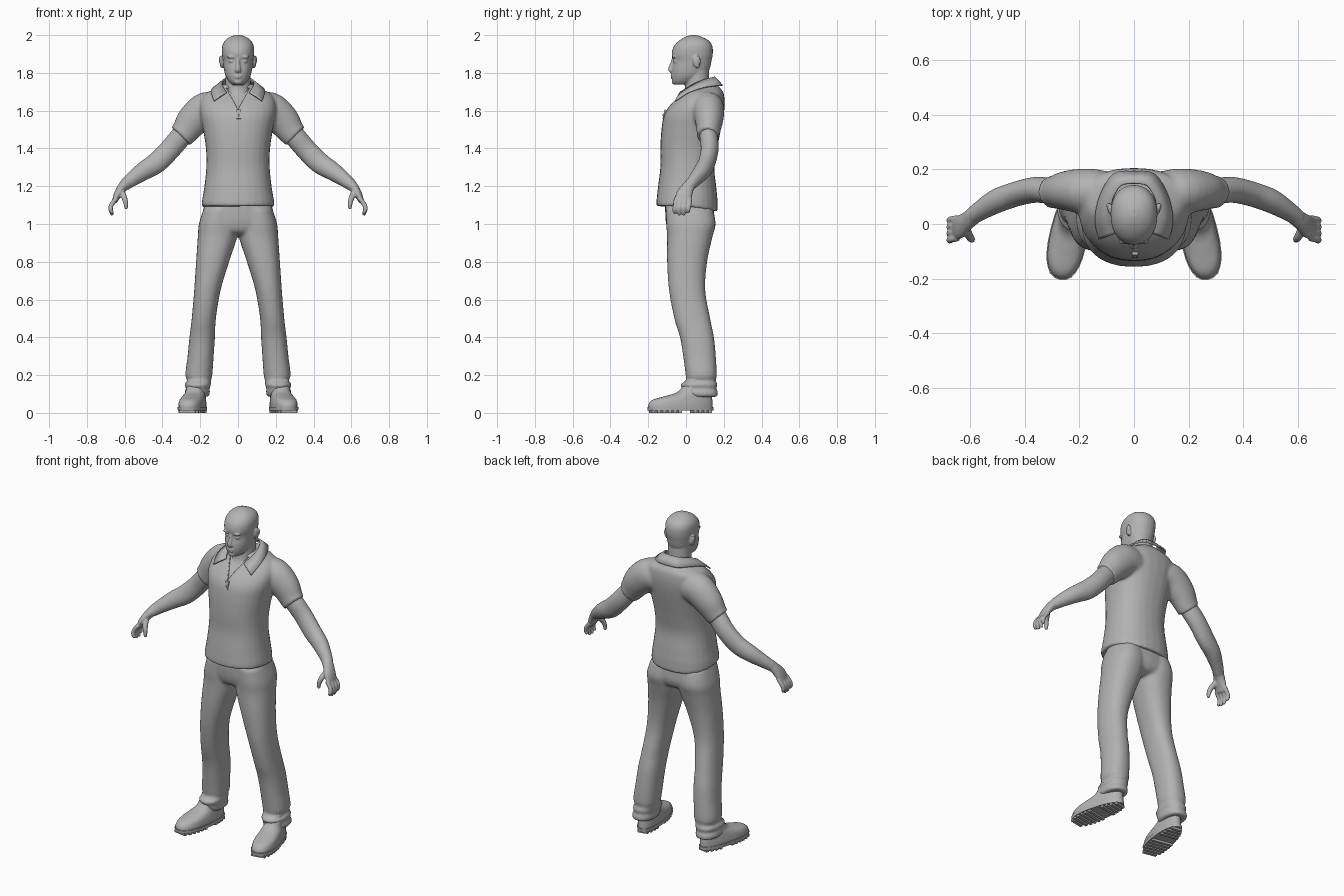
import bpy, bmesh, math
from mathutils import Vector, Matrix

if "Cube" in bpy.data.objects:
    bpy.data.objects.remove(bpy.data.objects["Cube"])

GREY = (0.45, 0.45, 0.45, 1)
mat = bpy.data.materials.new("plain grey")
mat.use_nodes = True
mat.diffuse_color = GREY
mat.node_tree.nodes["Principled BSDF"].inputs["Base Color"].default_value = GREY


def blend(rows, n=4):
    """Smoothly interpolate rows of numbers."""
    out = []
    for i in range(len(rows) - 1):
        p0, p1, p2 = rows[max(i - 1, 0)], rows[i], rows[i + 1]
        p3 = rows[min(i + 2, len(rows) - 1)]
        for k in range(n):
            t = k / n
            out.append([b + t / 2 * (c - a + t * (2*a - 5*b + 4*c - d + t * (3*(b - c) + d - a)))
                        for a, b, c, d in zip(p0, p1, p2, p3)])
    return out + [list(rows[-1])]


def skin(bm, rings):
    """Join rings of points into a closed tube."""
    loops = [[bm.verts.new(p) for p in ring] for ring in rings]
    n = len(loops[0])
    for a, b in zip(loops, loops[1:]):
        for i in range(n):
            j = (i + 1) % n
            bm.faces.new((a[i], a[j], b[j], b[i]))
    bm.faces.new(loops[0][::-1])
    bm.faces.new(loops[-1])


def ring(c, u, v, power=2.3, taper=0, n=28):
    pts = []
    for i in range(n):
        a = math.tau * i / n
        x, y = math.cos(a), math.sin(a)
        x = math.copysign(abs(x) ** (2 / power), x)
        y = math.copysign(abs(y) ** (2 / power), y)
        pts.append(c + u * x * (1 - taper * y) + v * y)
    return pts


def stack(bm, rows, power=2.3, taper=0, steps=4):
    """Horizontal sections: height, x extent, y extent."""
    skin(bm, [ring(Vector(((x0 + x1) / 2, (y0 + y1) / 2, z)), Vector(((x1 - x0) / 2, 0, 0)),
                   Vector((0, (y1 - y0) / 2, 0)), power, taper)
              for z, x0, x1, y0, y1 in blend(rows, steps)])


def body(bm, rows, power=2.3):
    """Symmetric sections: height, half width, y extent."""
    stack(bm, [(z, -w, w, y0, y1) for z, w, y0, y1 in rows], power)


def limb(bm, rows):
    """Tube along a path: centre, thickness, breadth along y."""
    rows = blend(rows)
    pts = [Vector(r[:3]) for r in rows]
    rings = []
    for i, r in enumerate(rows):
        t = (pts[min(i + 1, len(pts) - 1)] - pts[max(i - 1, 0)]).normalized()
        v = Vector((0, 1, 0))
        v = (v - t * v.dot(t)).normalized()
        rings.append(ring(pts[i], v.cross(t) * r[3], v * r[4], 2))
    skin(bm, rings)


def blob(bm, loc, size, turn=0):
    m = Matrix.Translation(loc) @ Matrix.Rotation(turn, 4, 'X') @ Matrix.Diagonal((*size, 1))
    bmesh.ops.create_uvsphere(bm, u_segments=20, v_segments=12, radius=1, matrix=m)


def mirrored(bm):
    new = bmesh.ops.duplicate(bm, geom=bm.verts[:] + bm.edges[:] + bm.faces[:])["geom"]
    bmesh.ops.scale(bm, vec=(-1, 1, 1), verts=[g for g in new if isinstance(g, bmesh.types.BMVert)])


def finish(name, bm, voxel=0, smooth=4):
    bmesh.ops.recalc_face_normals(bm, faces=bm.faces[:])
    me = bpy.data.meshes.new(name)
    bm.to_mesh(me)
    bm.free()
    me.materials.append(mat)
    ob = bpy.data.objects.new(name, me)
    bpy.context.collection.objects.link(ob)
    if voxel:
        r = ob.modifiers.new("Fuse", 'REMESH')
        r.mode, r.voxel_size, r.use_smooth_shade = 'VOXEL', voxel, True
        s = ob.modifiers.new("Soften", 'SMOOTH')
        s.factor, s.iterations = 0.5, smooth
    else:
        bpy.ops.object.select_all(action='DESELECT')
        ob.select_set(True)
        bpy.context.view_layer.objects.active = ob
        bpy.ops.object.shade_smooth_by_angle(angle=math.radians(40))
    return ob


# Shirt: sleeves and torso, with the hem dipping at the back
bm = bmesh.new()
limb(bm, [(.09, .11, 1.60, .085, .08), (.165, .118, 1.605, .095, .085), (.235, .122, 1.55, .088, .075),
          (.28, .118, 1.49, .073, .062), (.304, .115, 1.464, .068, .059)])
mirrored(bm)
body(bm, [(1.095, .19, -.155, .166), (1.115, .192, -.157, .168), (1.2, .178, -.148, .16),
          (1.3, .168, -.136, .15), (1.4, .17, -.136, .165), (1.5, .185, -.13, .185),
          (1.58, .2, -.115, .2), (1.64, .2, -.075, .205), (1.69, .175, -.02, .2),
          (1.715, .12, 0, .185), (1.74, .085, .02, .165)])
for v in bm.verts:
    if v.co.z < 1.13:
        v.co.z -= .18 * max(0, v.co.y)
shirt = finish("shirt", bm, .009)

# Open neck cut into the shirt front
bm = bmesh.new()
tri = [Vector(p) for p in ((0, -.095, 1.6), (.062, .02, 1.715), (-.062, .02, 1.715))]
skin(bm, [tri, [p + Vector((0, -.08, .065)) for p in tri]])
cutter = finish("neck_cutter", bm)
cutter.hide_render = True
cutter.display_type = 'WIRE'
cutter.hide_set(True)
cut = shirt.modifiers.new("Open neck", 'BOOLEAN')
cut.operation, cut.object = 'DIFFERENCE', cutter

# Collar leaves
bm = bmesh.new()
inner = [(0, .15, 1.778), (.05, .14, 1.775), (.082, .08, 1.757), (.08, .02, 1.728), (.06, -.03, 1.697)]
outer = [(0, .192, 1.732), (.075, .182, 1.734), (.125, .1, 1.724), (.142, .015, 1.698), (.128, -.056, 1.652)]
edge_a, edge_b = blend(inner), blend(outer)
va, vb = ([bm.verts.new(p) for p in e] for e in (edge_a, edge_b))
for i in range(len(va) - 1):
    bm.faces.new((va[i], vb[i], vb[i + 1], va[i + 1]))
mirrored(bm)
bmesh.ops.remove_doubles(bm, verts=bm.verts[:], dist=.0005)
collar = finish("collar", bm)
thick = collar.modifiers.new("Cloth", 'SOLIDIFY')
thick.thickness, thick.offset = .008, 0

# Placket below the open neck, with a button
bm = bmesh.new()
bmesh.ops.create_cube(bm, size=1, matrix=Matrix.Translation((.004, -.113, 1.58))
                      @ Matrix.Rotation(-.25, 4, 'X') @ Matrix.Diagonal((.022, .012, .05, 1)))
blob(bm, (.004, -.121, 1.575), (.005, .003, .005))
finish("placket", bm)

# Arms with palms, fingers and thumbs
bm = bmesh.new()
limb(bm, [(.25, .118, 1.515, .055, .046), (.30, .12, 1.465, .057, .048), (.36, .125, 1.395, .056, .047),
          (.43, .11, 1.325, .056, .045), (.5, .085, 1.28, .049, .044), (.56, .05, 1.238, .039, .036),
          (.6, .022, 1.206, .031, .03)])
limb(bm, [(.59, .026, 1.215, .031, .03), (.615, .008, 1.19, .026, .035), (.637, -.01, 1.155, .021, .043),
          (.654, -.018, 1.118, .014, .042)])
for i, tip in enumerate((1.056, 1.046, 1.046, 1.062)):
    y = -.052 + .024 * i
    limb(bm, [(.645, y, 1.135, .012, .012), (.67, y - .004, 1.1, .0125, .0125),
              (.674, y - .008, 1.075, .0115, .0115), (.664, y - .008, tip, .008, .008)])
limb(bm, [(.618, -.012, 1.175, .016, .016), (.602, -.045, 1.14, .015, .015),
          (.594, -.056, 1.11, .0125, .0125), (.592, -.058, 1.08, .008, .008)])
mirrored(bm)
finish("arms", bm, .005, 2)

# Head and neck, with brow, eyes, nose, lips and ears
bm = bmesh.new()
body(bm, [(1.738, .03, -.058, .01), (1.755, .048, -.071, .05), (1.785, .066, -.076, .1),
          (1.82, .075, -.075, .125), (1.862, .08, -.068, .135), (1.9, .085, -.076, .142),
          (1.94, .084, -.065, .14), (1.97, .07, -.038, .122), (1.99, .044, -.005, .085),
          (2.0, .014, .025, .055)], 2.2)
body(bm, [(1.6, .08, -.06, .14), (1.64, .078, -.045, .14), (1.69, .07, -.012, .13), (1.73, .066, -.004, .125),
          (1.78, .066, 0, .122), (1.83, .066, .01, .12)], 2.1)
limb(bm, [(0, -.064, 1.885, .009, .009), (0, -.073, 1.85, .01, .01), (0, -.082, 1.825, .013, .012),
          (0, -.08, 1.812, .016, .011), (0, -.07, 1.803, .012, .008)])
for z, w in ((1.786, .025), (1.776, .02)):
    blob(bm, (0, -.072, z), (w, .01, .005))
blob(bm, (0, -.064, 1.753), (.022, .012, .014))
for s in (-1, 1):
    blob(bm, (s * .034, -.056, 1.862), (.016, .012, .008))
    blob(bm, (s * .033, -.064, 1.884), (.026, .011, .007))
    blob(bm, (s * .011, -.073, 1.811), (.008, .009, .007))
    blob(bm, (s * .086, .055, 1.858), (.011, .019, .034), .2)
    blob(bm, (s * .093, .066, 1.868), (.008, .011, .024), .2)
finish("head", bm, .005, 3)

# Trousers: two legs with folded cuffs, and the hips
bm = bmesh.new()
stack(bm, [(1.08, .002, .183, -.105, .143), (1.0, .002, .207, -.105, .157), (.93, .005, .213, -.1, .14),
           (.8, .047, .222, -.1, .112), (.65, .092, .232, -.09, .102), (.5, .117, .245, -.062, .128),
           (.4, .122, .257, -.032, .148), (.3, .129, .267, -.015, .158), (.2, .136, .279, -.002, .163),
           (.172, .143, .268, -.001, .157), (.15, .143, .284, -.03, .167), (.128, .151, .273, -.018, .161),
           (.11, .148, .284, -.018, .169), (.085, .155, .278, 0, .168)])
mirrored(bm)
body(bm, [(1.13, .172, -.11, .14), (1.05, .19, -.11, .15), (1.0, .2, -.105, .152), (.96, .17, -.09, .135),
          (.94, .09, -.055, .095)])
finish("trousers", bm, .009, 4)

# Shoes and treaded soles, turned slightly outward
turn = Matrix.Translation((.215, .08, 0)) @ Matrix.Rotation(math.radians(11), 4, 'Z')
bm = bmesh.new()
stack(bm, [(.02, -.064, .066, -.284, .062), (.045, -.064, .066, -.284, .062), (.07, -.06, .062, -.26, .06),
           (.09, -.054, .056, -.19, .058), (.115, -.05, .05, -.12, .058), (.18, -.048, .048, -.075, .056)],
      2.3, .14)
bm.transform(turn)
mirrored(bm)
finish("shoes", bm)

bm = bmesh.new()
stack(bm, [(.012, -.067, .069, -.288, .066), (.032, -.068, .07, -.29, .067)], 2.3, .14, 1)
for i in range(12):
    y = -.265 + .028 * i
    if i in (6, 7):
        continue
    reach = (y + .112) / .178
    width = .125 * (1 - abs(reach) ** 2.3) ** .43 * (1 - .14 * reach)
    bmesh.ops.create_cube(bm, size=1, matrix=Matrix.Translation((.001, y, .008))
                          @ Matrix.Diagonal((width, .017, .016, 1)))
bm.transform(turn)
mirrored(bm)
finish("soles", bm)
